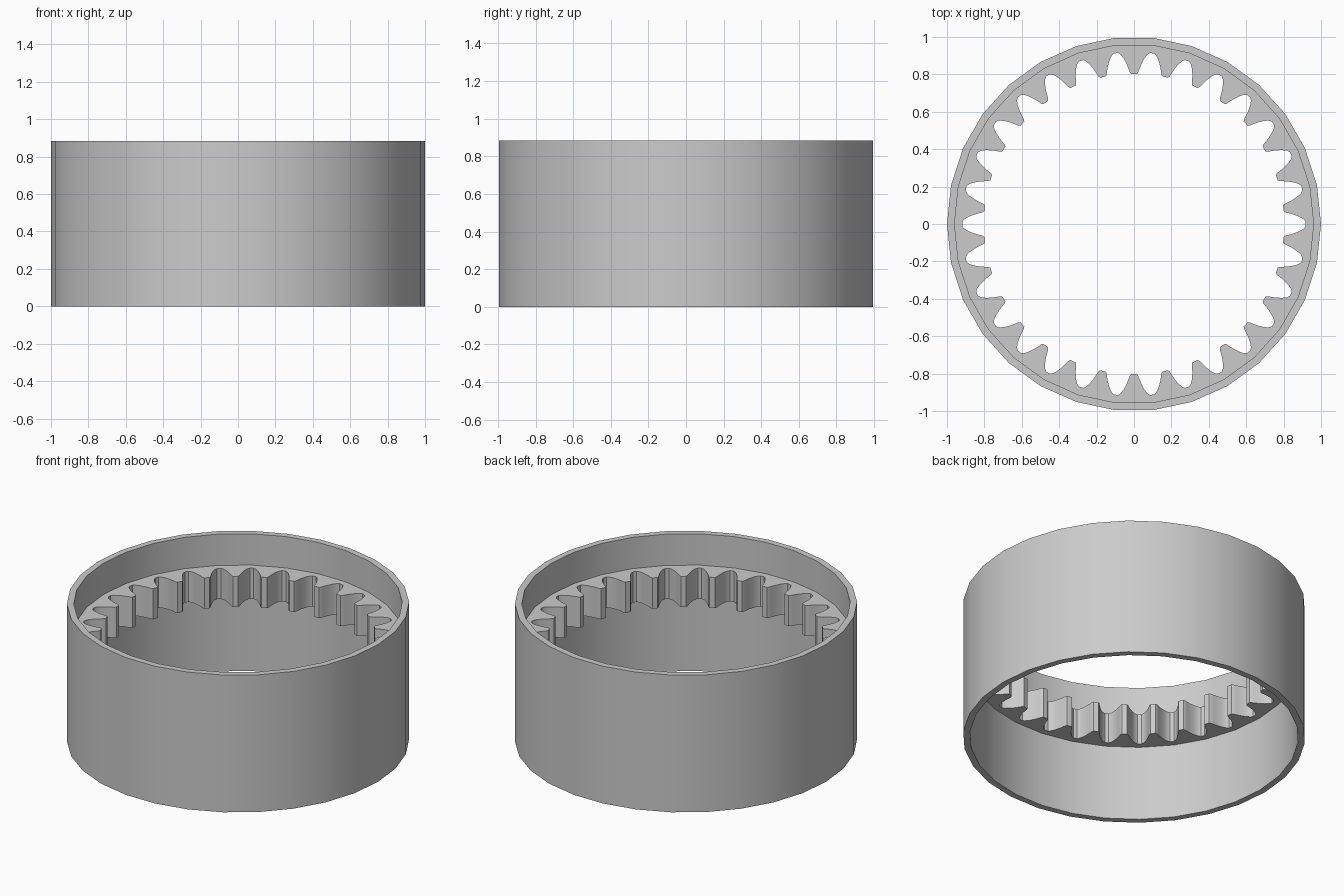
import bpy, bmesh
from math import cos, sin, radians

cube = bpy.data.objects.get("Cube")
if cube:
    bpy.data.objects.remove(cube)

SIDES = 30                # facets of the sleeve, also the tooth count
PITCH = 360 / SIDES
HEIGHT = 0.885
GEAR_Z = (0.485, 0.683)

grey = bpy.data.materials.new("plain grey")
grey.use_nodes = True
colour = (0.6, 0.6, 0.6, 1)
grey.diffuse_color = colour
grey.node_tree.nodes["Principled BSDF"].inputs["Base Color"].default_value = colour


def polar(r, deg):
    return r * cos(radians(deg)), r * sin(radians(deg))


def on_polygon(r, deg):
    """Point on a regular polygon with corners at radius r."""
    half = PITCH / 2
    return polar(r * cos(radians(half)) / cos(radians(deg % PITCH - half)), deg)


def ring_prism(name, outer, inner, z0, z1):
    """Closed prism between two matching outlines."""
    bm = bmesh.new()
    loops = [[bm.verts.new((x, y, z)) for x, y in pts]
             for pts, z in ((outer, z0), (outer, z1), (inner, z1), (inner, z0))]
    n = len(outer)
    for k in range(4):
        a, b = loops[k], loops[(k + 1) % 4]
        for i in range(n):
            j = (i + 1) % n
            bm.faces.new((a[i], a[j], b[j], b[i]))
    bmesh.ops.recalc_face_normals(bm, faces=bm.faces)
    mesh = bpy.data.meshes.new(name)
    bm.to_mesh(mesh)
    bm.free()
    mesh.materials.append(grey)
    obj = bpy.data.objects.new(name, mesh)
    bpy.context.collection.objects.link(obj)
    bpy.ops.object.select_all(action='DESELECT')
    obj.select_set(True)
    bpy.context.view_layer.objects.active = obj
    bpy.ops.object.shade_smooth_by_angle(angle=radians(30))
    return obj


# Thin-walled outer sleeve
corners = [k * PITCH for k in range(SIDES)]
ring_prism("outer_sleeve", [polar(1.0, a) for a in corners],
           [polar(0.96, a) for a in corners], 0, HEIGHT)

# Inward teeth: (radius, degrees from the middle of the gap), gap root to tooth tip
flank = [(0.918, 0.7), (0.908, 1.55), (0.885, 2.5), (0.855, 3.4),
         (0.83, 4.0), (0.812, 4.4), (0.803, 4.9)]
gap = [(r, -a) for r, a in reversed(flank)] + flank
teeth = [(r, k * PITCH + a) for k in range(SIDES) for r, a in gap]
# Corner angles are added on the root so the outer edge follows the sleeve
full = []
for i, (r, a) in enumerate(teeth):
    full.append((r, a))
    if i % len(gap) == len(flank) - 1:
        full.append((r, a + flank[0][1]))
ring_prism("internal_gear", [on_polygon(0.97, a) for r, a in full],
           [polar(r, a) for r, a in full], *GEAR_Z)
